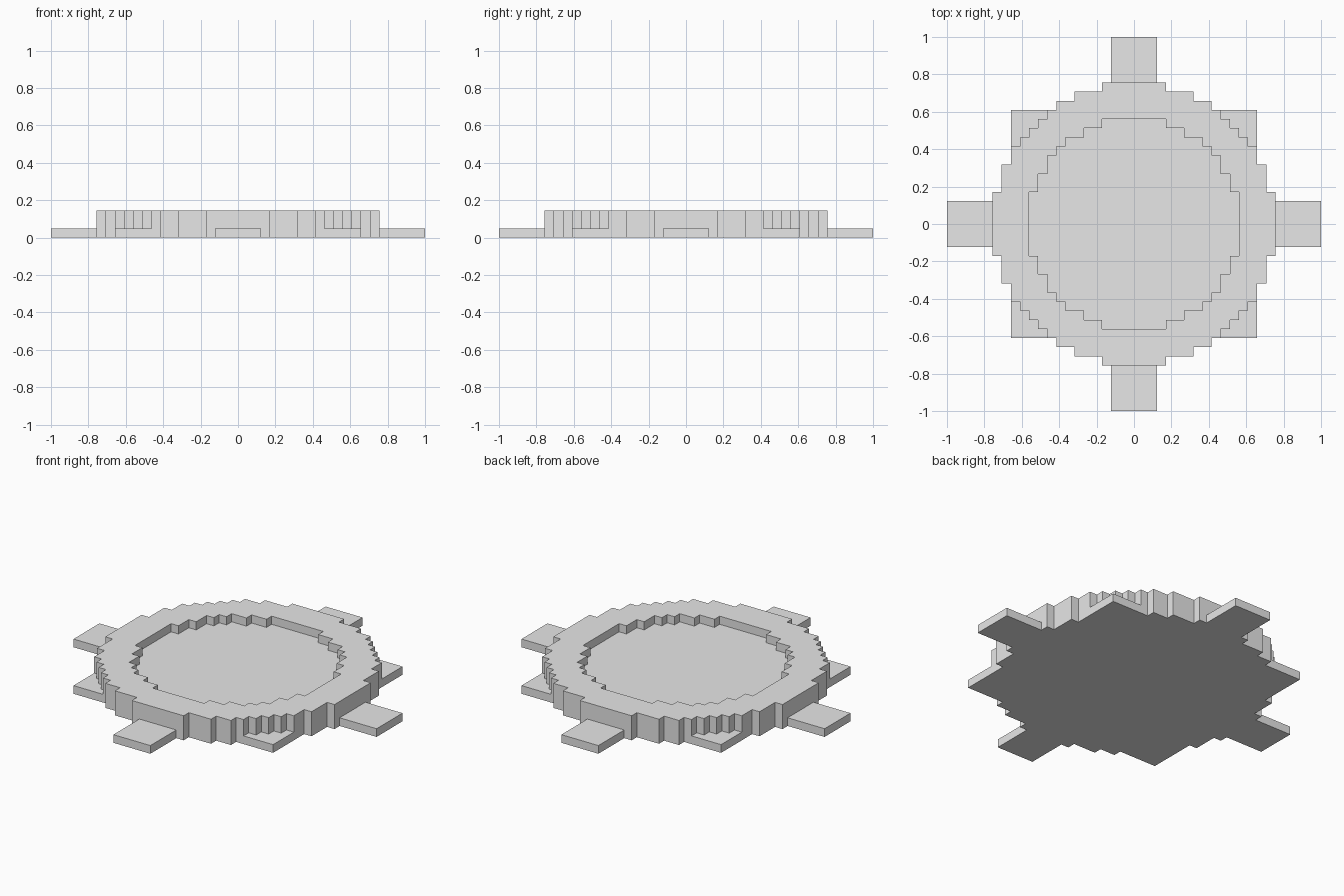
import bpy
import bmesh
import math

old = bpy.data.objects.get("Cube")
if old:
    bpy.data.objects.remove(old, do_unlink=True)

U = 2 / 41            # one block; the model is 41 blocks across
RIM_R2 = 15.5 ** 2    # squared radii of the stepped discs, in blocks
BASIN_R2 = 11.5 ** 2

stone = bpy.data.materials.new("plain grey")
stone.use_nodes = True
stone.diffuse_color = (0.8, 0.8, 0.8, 1)
stone.node_tree.nodes["Principled BSDF"].inputs["Base Color"].default_value = (0.8, 0.8, 0.8, 1)


def block_plate(name, height, inside):
    """Solid plate, standing on the ground, of every block cell where inside(i, j) holds."""
    bm = bmesh.new()
    corners = {}

    def corner(i, j):
        if (i, j) not in corners:
            corners[i, j] = bm.verts.new(((i - 0.5) * U, (j - 0.5) * U, 0))
        return corners[i, j]

    for i in range(-20, 21):
        for j in range(-20, 21):
            if inside(i, j):
                bm.faces.new([corner(i, j), corner(i + 1, j),
                              corner(i + 1, j + 1), corner(i, j + 1)])
    # Raise the footprint, keeping the underside
    raised = bmesh.ops.extrude_face_region(bm, geom=bm.faces[:], use_keep_orig=True)
    top = [g for g in raised["geom"] if isinstance(g, bmesh.types.BMVert)]
    bmesh.ops.translate(bm, verts=top, vec=(0, 0, height * U))
    bmesh.ops.recalc_face_normals(bm, faces=bm.faces[:])
    # Merge flat cells into clean faces
    bmesh.ops.dissolve_limit(bm, angle_limit=math.radians(1),
                             verts=bm.verts[:], edges=bm.edges[:])
    mesh = bpy.data.meshes.new(name)
    bm.to_mesh(mesh)
    bm.free()
    mesh.materials.append(stone)
    obj = bpy.data.objects.new(name, mesh)
    bpy.context.collection.objects.link(obj)
    return obj


# Raised ring and the sunken floor inside it
block_plate("rim", 3, lambda i, j: BASIN_R2 < i * i + j * j < RIM_R2)
block_plate("basin_floor", 2, lambda i, j: i * i + j * j < BASIN_R2)

# Four low arms
for name, dx, dy in (("left_arm", 1, 0), ("right_arm", -1, 0),
                     ("back_arm", 0, 1), ("front_arm", 0, -1)):
    block_plate(name, 1, lambda i, j: i * dx + j * dy > 15
                and abs(i * dy) <= 2 and abs(j * dx) <= 2)

# Four low corner pads that fill in around the ring
for side, sx in (("left", 1), ("right", -1)):
    for end, sy in (("front", -1), ("back", 1)):
        block_plate(f"{end}_{side}_pad", 1, lambda i, j: 0 < i * sx <= 13
                    and 0 < j * sy <= 12 and i * i + j * j > RIM_R2)
